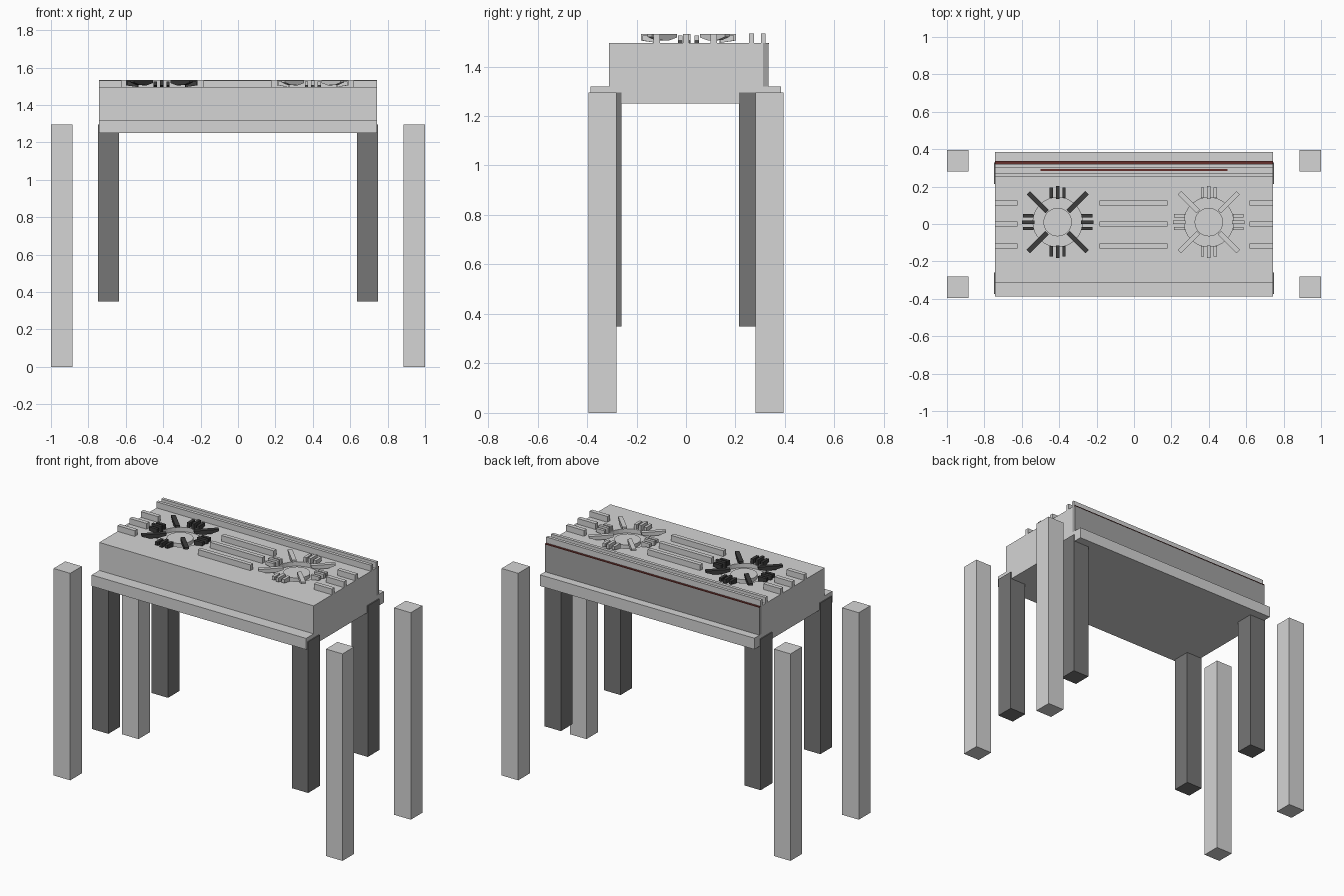
import bpy, bmesh, math
from mathutils import Matrix, Vector

if "Cube" in bpy.data.objects:
    bpy.data.objects.remove(bpy.data.objects["Cube"])


def material(name, r, g, b):
    m = bpy.data.materials.new(name)
    m.diffuse_color = (r, g, b, 1)
    m.use_nodes = True
    m.node_tree.nodes["Principled BSDF"].inputs["Base Color"].default_value = m.diffuse_color
    return m


LIGHT = material("light grey", 0.66, 0.66, 0.66)
MID = material("mid grey", 0.36, 0.36, 0.36)
DARK = material("dark grey", 0.18, 0.18, 0.18)
BLACK = material("black iron", 0.045, 0.045, 0.045)
RED = material("dark red", 0.13, 0.03, 0.025)


def finish(name, bm, mat):
    bmesh.ops.recalc_face_normals(bm, faces=bm.faces[:])
    me = bpy.data.meshes.new(name)
    bm.to_mesh(me)
    bm.free()
    me.materials.append(mat)
    ob = bpy.data.objects.new(name, me)
    bpy.context.collection.objects.link(ob)
    return ob


def box(name, x, y, z, mat):
    bm = bmesh.new()
    bmesh.ops.create_cube(bm, size=1)
    for v in bm.verts:
        v.co = Vector([(a + b) / 2 + c * (b - a) for c, (a, b) in zip(v.co, (x, y, z))])
    return finish(name, bm, mat)


def prism(name, profile, place, mat):
    """Closed profile of 2D points, extruded between two mapped ends."""
    bm = bmesh.new()
    ends = [[bm.verts.new(place(a, b, s)) for a, b in profile] for s in (-1, 1)]
    bm.faces.new(ends[0])
    bm.faces.new(ends[1])
    n = len(profile)
    for i in range(n):
        j = (i + 1) % n
        bm.faces.new((ends[0][i], ends[0][j], ends[1][j], ends[1][i]))
    return finish(name, bm, mat)


def cylinder(name, c, r, z0, z1, mat):
    bm = bmesh.new()
    bmesh.ops.create_cone(bm, cap_ends=True, segments=32, radius1=r, radius2=r, depth=z1 - z0,
                          matrix=Matrix.Translation((c[0], c[1], (z0 + z1) / 2)))
    return finish(name, bm, mat)


TOP = 1.495
W = 0.742

# Outer and inner legs
for sx in (-1, 1):
    side = "left" if sx < 0 else "right"
    for end, yo, yi in (("front", (-0.395, -0.28), (-0.375, -0.26)),
                        ("back", (0.28, 0.395), (0.215, 0.33))):
        box(f"outer_leg_{end}_{side}", sorted((sx * 0.885, sx * 1.0)), yo, (0, 1.295), LIGHT)
        box(f"inner_leg_{end}_{side}", sorted((sx * 0.635, sx * 0.748)), yi, (0.35, 1.295), DARK)

# Stove body: stepped profile run along x
body = prism("stove_body",
             [(-0.387, 1.25), (0.384, 1.25), (0.384, 1.32), (0.312, 1.32),
              (0.312, TOP), (-0.312, TOP), (-0.312, 1.32), (-0.387, 1.32)],
             lambda a, b, s: (s * W, a, b), LIGHT)
box("back_panel", (-W, W), (0.312, 0.334), (1.32, TOP), MID)
box("panel_top_trim", (-W, W), (0.322, 0.336), (TOP - 0.003, TOP + 0.001), RED)

# Rear rails with a red strip between them
box("rear_rail_inner", (-W, W), (0.254, 0.274), (TOP, 1.533), LIGHT)
box("rear_rail_outer", (-W, W), (0.303, 0.322), (TOP, 1.533), LIGHT)
box("rail_strip", (-0.5, 0.5), (0.284, 0.294), (TOP, TOP + 0.001), RED)

# Pan support bars
for i, y in enumerate((-0.118, 0.0, 0.112)):
    for name, x in (("left", (-W, -0.623)), ("middle", (-0.185, 0.178)), ("right", (0.618, W))):
        box(f"{name}_bar_{i}", x, (y - 0.013, y + 0.013), (TOP, 1.531), LIGHT)

# Burners: recessed wells, caps, diagonal arms and side prongs
ARM = [(0.08, 1.517), (0.125, 1.505), (0.18, 1.507), (0.222, 1.52), (0.222, 1.531), (0.08, 1.531)]


def radial(c, ang, off, half):
    rot = Matrix.Rotation(ang, 3, 'Z')
    return lambda a, b, s: rot @ Vector((a, off + s * half, b)) + Vector((c[0], c[1], 0))


for side, cx, mat in (("left", -0.408, BLACK), ("right", 0.4, LIGHT)):
    c = (cx, 0.01)
    cutter = cylinder(f"{side}_well_cutter", c, 0.132, 1.468, 1.6, LIGHT)
    cutter.hide_render = True
    cutter.hide_viewport = True
    cut = body.modifiers.new(f"{side}_well", 'BOOLEAN')
    cut.operation = 'DIFFERENCE'
    cut.solver = 'EXACT'
    cut.object = cutter
    cylinder(f"{side}_burner_cap", c, 0.076, 1.46, 1.49, LIGHT)
    for k in range(4):
        ang = k * math.pi / 2
        prism(f"{side}_arm_{k}", ARM, radial(c, ang + math.pi / 4, 0, 0.013), mat)
        for off, r0, r1, top in ((-0.034, 0.128, 0.165, 1.526), (0, 0.125, 0.192, 1.531),
                                 (0.034, 0.128, 0.165, 1.526)):
            r1 = max(r1, 0.185)
            prong = [(r0, TOP), (r1, TOP + 0.01), (r1, top), (r0, top)]
            prism(f"{side}_prong_{k}", prong, radial(c, ang, off, 0.009), mat)
